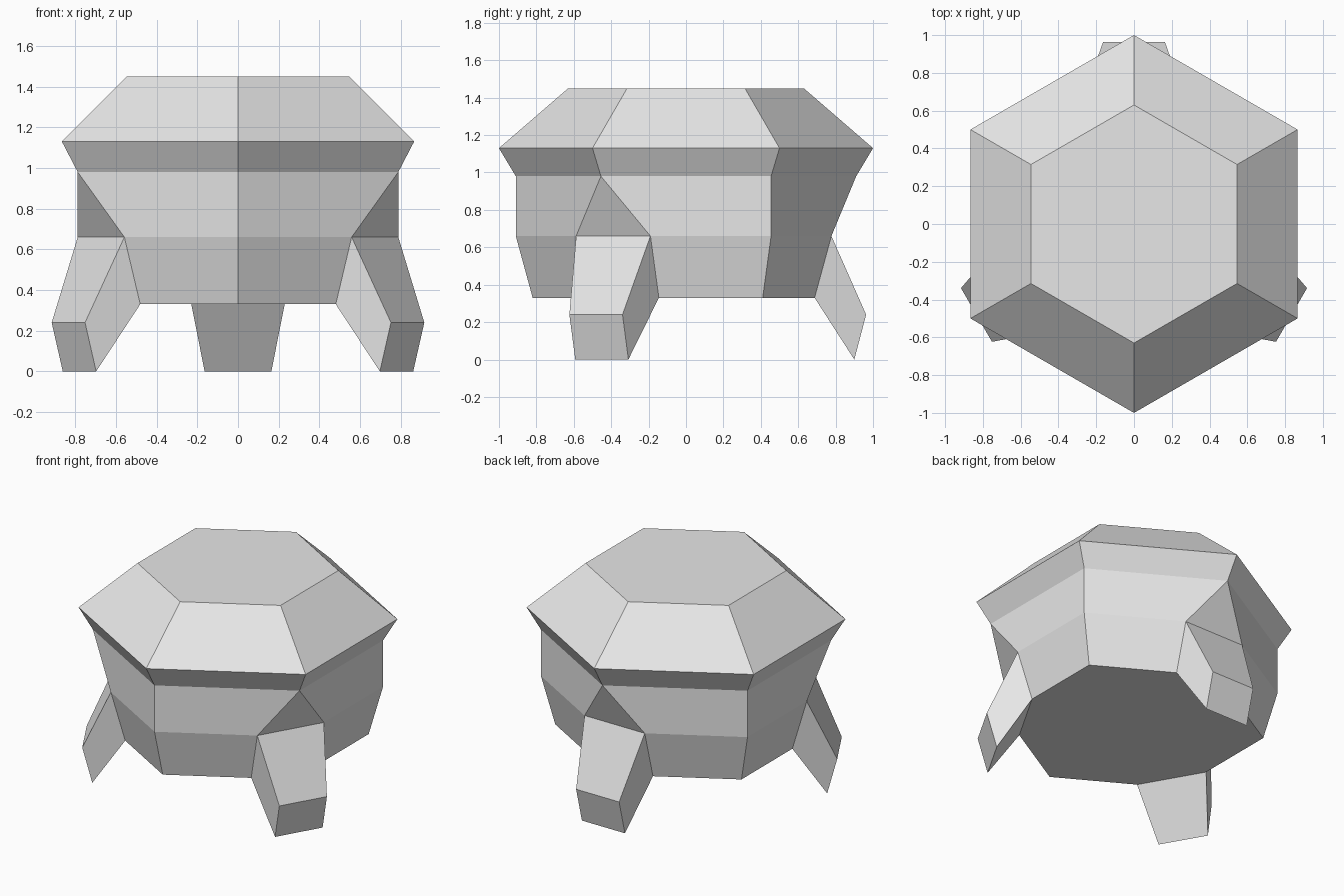
import bpy
import bmesh
from math import sin, cos, radians
from mathutils import Vector, Matrix

cube = bpy.data.objects.get("Cube")
if cube:
    bpy.data.objects.remove(cube, do_unlink=True)

grey = bpy.data.materials.new("light_grey")
grey.use_nodes = True
colour = (0.8, 0.8, 0.8, 1)
grey.diffuse_color = colour
grey.node_tree.nodes["Principled BSDF"].inputs["Base Color"].default_value = colour


def finish(bm, name):
    bmesh.ops.recalc_face_normals(bm, faces=bm.faces)
    mesh = bpy.data.meshes.new(name)
    bm.to_mesh(mesh)
    bm.free()
    mesh.materials.append(grey)
    obj = bpy.data.objects.new(name, mesh)
    bpy.context.collection.objects.link(obj)
    return obj


CUT = 0.265  # distance trimmed along each side at a leg corner


def hex_ring(bm, radius, z, cut):
    """Six corners, each a pair of verts; odd corners are trimmed for the legs."""
    pts = [Vector((radius * cos(radians(a)), radius * sin(radians(a)), z))
           for a in range(30, 390, 60)]
    ring = []
    for i, p in enumerate(pts):
        if cut and i % 2:
            ring.append([bm.verts.new(p + (q - p).normalized() * cut)
                         for q in (pts[i - 1], pts[(i + 1) % 6])])
        else:
            ring.append([bm.verts.new(p)] * 2)
    return ring


def unique(verts):
    return list(dict.fromkeys(verts))


# Hexagonal body: roof, overhanging rim, wall and tapered base
bm = bmesh.new()
profile = [(0.63, 1.45, 0), (1.0, 1.13, 0), (0.91, 0.98, 0),
           (0.91, 0.66, CUT), (0.82, 0.33, CUT)]
rings = [hex_ring(bm, *row) for row in profile]
for hi, lo in zip(rings, rings[1:]):
    for i in range(6):
        j = (i + 1) % 6
        bm.faces.new((hi[i][1], lo[i][1], lo[j][0], hi[j][0]))
        corner = unique(hi[i] + lo[i])
        if len(corner) == 3:  # triangular facet above a leg
            bm.faces.new(corner)
for ring in (rings[0], rings[-1]):
    bm.faces.new(unique(v for corner in ring for v in corner))
finish(bm, "hexagonal_body")

# Splayed wedge legs, open where they join the body: radius, height, half width
leg_profile = [(0.91 - CUT / 2, 0.66, CUT * cos(radians(30))),
               (0.963, 0.24, 0.164),
               (0.90, 0.0, 0.164),
               (0.82 - CUT / 2, 0.33, CUT * cos(radians(30)))]
for name, angle in (("back_leg", 90), ("right_leg", 210), ("left_leg", 330)):
    bm = bmesh.new()
    sides = [[bm.verts.new((r, s * w, z)) for r, z, w in leg_profile] for s in (-1, 1)]
    for a in range(3):
        bm.faces.new((sides[0][a], sides[0][a + 1], sides[1][a + 1], sides[1][a]))
    for side in sides:
        bm.faces.new(side)
    bm.transform(Matrix.Rotation(radians(angle), 4, "Z"))
    finish(bm, name)
